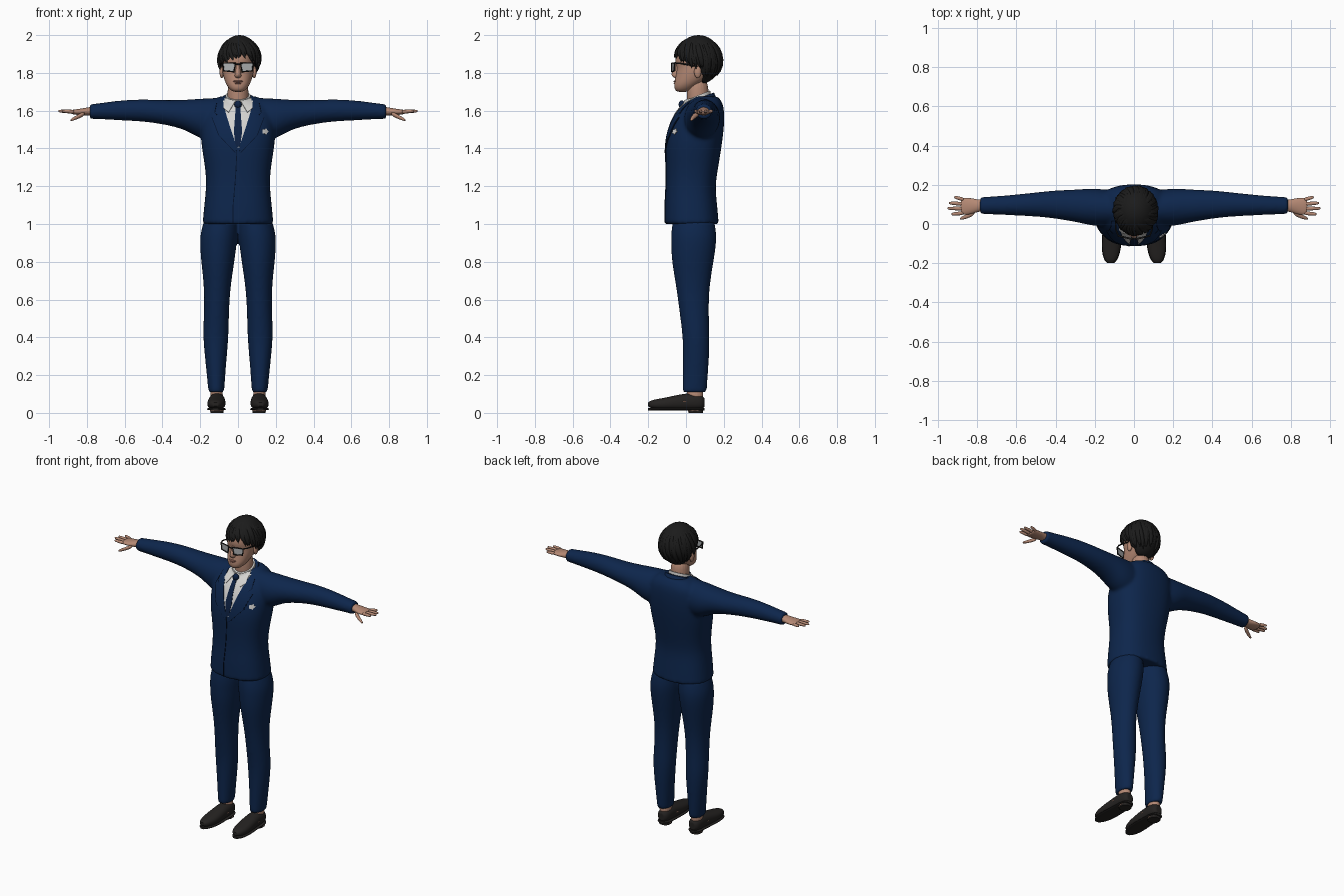
import bpy, bmesh, math, random
from mathutils import Vector, Matrix
from mathutils.bvhtree import BVHTree

random.seed(4)
if "Cube" in bpy.data.objects:
    bpy.data.objects.remove(bpy.data.objects["Cube"])


def material(name, color, rough=0.7):
    m = bpy.data.materials.new(name)
    m.use_nodes = True
    m.diffuse_color = (*color, 1)
    node = next(n for n in m.node_tree.nodes if n.type == 'BSDF_PRINCIPLED')
    node.inputs["Base Color"].default_value = (*color, 1)
    node.inputs["Roughness"].default_value = rough
    return m


SUIT = material("navy suit", (0.004, 0.019, 0.072))
SEAM = material("dark seam", (0.001, 0.006, 0.024))
TIE = material("navy tie", (0.004, 0.015, 0.055))
SHIRT = material("white shirt", (0.66, 0.65, 0.63))
SKIN = material("skin", (0.46, 0.25, 0.175))
LIPS = material("lips", (0.33, 0.15, 0.115))
HAIR = material("black hair", (0.011, 0.011, 0.011))
SHOE = material("black leather", (0.018, 0.016, 0.015))
LENS = material("grey lens", (0.42, 0.44, 0.45))


def add(name, data, mat):
    ob = bpy.data.objects.new(name, data)
    bpy.context.collection.objects.link(ob)
    data.materials.clear()
    data.materials.append(mat)
    return ob


def bake(ob, mat):
    # apply modifiers and curve bevels, then smooth shade
    dg = bpy.context.evaluated_depsgraph_get()
    me = bpy.data.meshes.new_from_object(ob.evaluated_get(dg))
    name = ob.name
    bpy.data.objects.remove(ob)
    new = add(name, me, mat)
    me.shade_smooth()
    me.set_sharp_from_angle(angle=0.8)
    return new


def from_bmesh(name, bm, mat):
    me = bpy.data.meshes.new(name)
    bm.to_mesh(me)
    bm.free()
    return add(name, me, mat)


def loft(name, rings, mat, axis='z', side=1, power=2.0, n=20, sharp=False):
    # each ring: position along the axis, centre (two), radius (two)
    bm = bmesh.new()
    crease = bm.edges.layers.float.new('crease_edge')
    loops = []
    for t, a, b, ra, rb in rings:
        loop = []
        for i in range(n):
            c, s = math.cos(math.tau * i / n), math.sin(math.tau * i / n)
            u = a + ra * math.copysign(abs(c) ** (2 / power), c)
            v = b + rb * math.copysign(abs(s) ** (2 / power), s)
            x, y, z = {'z': (u, v, t), 'x': (t, u, v), 'y': (u, t, v)}[axis]
            loop.append(bm.verts.new((x * side, y, z)))
        loops.append(loop)
    for p, q in zip(loops, loops[1:]):
        for i in range(n):
            j = (i + 1) % n
            bm.faces.new((p[i], p[j], q[j], q[i]))
    for loop in (loops[0], loops[-1]):
        cap = bm.faces.new(loop)
        if sharp:
            for e in cap.edges:
                e[crease] = 1.0
    bmesh.ops.recalc_face_normals(bm, faces=bm.faces)
    ob = from_bmesh(name, bm, mat)
    ob.modifiers.new("round", 'SUBSURF').levels = 2
    return bake(ob, mat)


def fuse(name, parts, mat, voxel=0.01):
    bm = bmesh.new()
    for p in parts:
        bm.from_mesh(p.data)
        bpy.data.objects.remove(p)
    ob = from_bmesh(name, bm, mat)
    r = ob.modifiers.new("merge", 'REMESH')
    r.mode, r.voxel_size = 'VOXEL', voxel
    s = ob.modifiers.new("relax", 'SMOOTH')
    s.factor, s.iterations = 0.5, 5
    return bake(ob, mat)


def ball(name, center, radii, mat):
    bm = bmesh.new()
    bmesh.ops.create_uvsphere(bm, u_segments=32, v_segments=20, radius=1)
    bm.transform(Matrix.Translation(center) @ Matrix.Diagonal((*radii, 1)))
    return bake(from_bmesh(name, bm, mat), mat)


def wire(name, lines, radius, mat, cyclic=False, taper=False):
    cu = bpy.data.curves.new(name, 'CURVE')
    cu.dimensions, cu.bevel_depth, cu.bevel_resolution = '3D', radius, 2
    cu.use_fill_caps = True
    for pts in lines:
        sp = cu.splines.new('POLY')
        sp.points.add(len(pts) - 1)
        sp.use_cyclic_u = cyclic
        for i, p in enumerate(pts):
            sp.points[i].co = (*p, 1)
            t = i / (len(pts) - 1)
            sp.points[i].radius = (0.7 + t) * (1 - t ** 3) + 0.05 if taper else 1
    return bake(add(name, cu, mat), mat)


# Jacket: torso and sleeves merged
torso = loft("torso", [
    (1.0, 0, .03, .19, .145), (1.1, 0, .026, .181, .141), (1.2, 0, .024, .169, .131),
    (1.3, 0, .032, .175, .14), (1.42, 0, .04, .198, .152), (1.52, 0, .057, .2, .147),
    (1.6, 0, .077, .19, .127), (1.645, 0, .095, .155, .1), (1.675, 0, .108, .1, .06)],
    SUIT, power=2.4, sharp=True)
sleeve = [(.1, .08, 1.555, .09, .115), (.2, .085, 1.555, .1, .11), (.28, .092, 1.58, .085, .078),
          (.4, .1, 1.592, .073, .064), (.5, .1, 1.602, .062, .06), (.62, .096, 1.602, .053, .054),
          (.72, .095, 1.598, .046, .044), (.785, .094, 1.595, .044, .039)]
sleeves = [loft("sleeve", sleeve, SUIT, 'x', s, sharp=True) for s in (1, -1)]
jacket = fuse("jacket", [torso] + sleeves, SUIT)

# Trousers
leg = [(1.02, .09, .04, .09, .11), (.95, .1, .041, .102, .123), (.88, .105, .04, .097, .12),
       (.8, .107, .035, .089, .112), (.65, .11, .036, .068, .086), (.5, .115, .045, .067, .076),
       (.4, .118, .055, .069, .072), (.25, .117, .052, .054, .069), (.11, .115, .045, .042, .065)]
fuse("trousers", [loft("leg", leg, SUIT, side=s, sharp=True) for s in (1, -1)], SUIT)

# Neck, head and face
loft("neck", [(1.58, 0, .068, .06, .06), (1.66, 0, .062, .056, .058), (1.78, 0, .06, .056, .06)], SKIN)
loft("head", [
    (1.698, 0, -.02, .025, .028), (1.715, 0, -.012, .047, .05), (1.74, 0, .005, .064, .069),
    (1.77, 0, .031, .075, .09), (1.80, 0, .05, .083, .103), (1.83, 0, .06, .086, .108),
    (1.86, 0, .058, .087, .117), (1.90, 0, .058, .084, .113), (1.94, 0, .06, .07, .09),
    (1.965, 0, .055, .04, .055)], SKIN, power=2.2)
loft("nose", [(1.855, 0, -.042, .009, .014), (1.825, 0, -.046, .011, .018),
              (1.795, 0, -.053, .017, .027), (1.779, 0, -.05, .019, .022),
              (1.772, 0, -.046, .01, .012)], SKIN)
ball("upper_lip", (0, -.054, 1.755), (.026, .012, .006), LIPS)
ball("lower_lip", (0, -.053, 1.745), (.022, .012, .006), LIPS)
for s, label in ((1, "left"), (-1, "right")):
    ball(label + "_ear", (s * .086, .062, 1.805), (.012, .019, .032), SKIN)

# Hair: a cap tucked in around the face, with tapered locks
middle = Vector((.008, .066, 1.87))
cap = ball("hair_cap", middle, (.108, .122, .13), HAIR)
for v in cap.data.vertices:
    x, y, z = v.co
    if (y < .03 and z < 1.895) or (y < .085 and z < 1.83):
        v.co = middle + (v.co - middle) * .6
locks = []
for i in range(64):
    a = math.tau * (i + random.random()) / 64 - math.pi
    end = 1.4 + .55 * min(1, abs(a) / 1.5) + (.42 if abs(a) > 1.8 else 0) + random.uniform(-.12, .12)
    start, swirl = random.uniform(.15, .8), random.uniform(.1, .5)
    flick = random.uniform(0, .14)
    pts = []
    for k in range(9):
        t = k / 8
        phi, b = start + (end - start) * t, a + swirl * (t - .6)
        grow = .93 + flick * t ** 3
        pts.append(middle + Vector((.108 * math.sin(b) * math.sin(phi),
                                    -.122 * math.cos(b) * math.sin(phi),
                                    .122 * math.cos(phi))) * grow)
    locks.append(pts)
hair = wire("hair_locks", locks, .015, HAIR, taper=True)
for v in hair.data.vertices:
    v.co.z = min(v.co.z, 2.0)
    v.co.y = min(v.co.y, 0.2)

# Glasses
for s, label in ((1, "left"), (-1, "right")):
    rim = [(s * x, y, z) for x, y, z in ((.013, -.076, 1.851), (.08, -.06, 1.853),
                                         (.076, -.061, 1.811), (.022, -.074, 1.806))]
    wire(label + "_rim", [rim], .0045, HAIR, cyclic=True)
    wire(label + "_temple", [[rim[1], (s * .092, -.03, 1.85), (s * .092, .06, 1.835)]], .004, HAIR)
    bm = bmesh.new()
    bm.faces.new([bm.verts.new(p) for p in rim])
    from_bmesh(label + "_lens", bm, LENS)
wire("glasses_bridge", [[(-.014, -.076, 1.845), (.014, -.076, 1.845)]], .004, HAIR)


# Collars, higher at the back
def tilt(ob, slope):
    for v in ob.data.vertices:
        v.co.z += slope * (v.co.y - .06)


shirt_collar = loft("shirt_collar", [(1.59, 0, .062, .084, .078), (1.64, 0, .062, .074, .072),
                                     (1.68, 0, .062, .067, .067)], SHIRT, sharp=True)
tilt(shirt_collar, .4)
collar = loft("jacket_collar", [(1.6, 0, .075, .12, .1), (1.635, 0, .072, .098, .088),
                                (1.665, 0, .07, .083, .08)], SUIT, sharp=True)
tilt(collar, .35)
bm = bmesh.new()
bm.from_mesh(collar.data)
bmesh.ops.delete(bm, geom=[f for f in bm.faces if f.calc_center_median().y < .035], context='FACES')
bm.to_mesh(collar.data)
bm.free()

# Thin plates laid on the chest
verts, polys = [], []
for ob in (jacket, shirt_collar):
    base = len(verts)
    verts += [v.co.copy() for v in ob.data.vertices]
    polys += [[base + i for i in p.vertices] for p in ob.data.polygons]
chest = BVHTree.FromPolygons(verts, polys)


def plate(name, outline, lift, mat, side=1):
    bm = bmesh.new()
    bm.faces.new([bm.verts.new((side * x, 0, z)) for x, z in outline])
    bmesh.ops.triangulate(bm, faces=bm.faces)
    for axis in (0, 2):
        values = [v.co[axis] for v in bm.verts]
        step = math.floor(min(values) / .012) + 1
        while step * .012 < max(values):
            point, normal = Vector(), Vector()
            point[axis], normal[axis] = step * .012, 1
            bmesh.ops.bisect_plane(bm, geom=bm.verts[:] + bm.edges[:] + bm.faces[:],
                                   plane_co=point, plane_no=normal, dist=1e-5)
            step += 1
    for v in bm.verts:
        hit = chest.ray_cast(Vector((v.co.x, -1, v.co.z)), Vector((0, 1, 0)))[0]
        v.co.y = (hit.y if hit else .03) - lift
    bm.normal_update()
    for f in bm.faces:
        if f.normal.y > 0:
            f.normal_flip()
    ob = from_bmesh(name, bm, mat)
    sol = ob.modifiers.new("thickness", 'SOLIDIFY')
    sol.thickness, sol.offset = lift, -1
    return bake(ob, mat)


def seam(name, line, lift=.003, side=1, width=.004):
    plate(name, line + [(x + width, z) for x, z in reversed(line)], lift, SEAM, side)


plate("shirt_front", [(-.08, 1.655), (.08, 1.655), (.062, 1.57), (.008, 1.405),
                      (-.02, 1.405), (-.062, 1.57)], .003, SHIRT)
plate("tie", [(-.011, 1.63), (.011, 1.63), (.022, 1.49), (.012, 1.415), (-.012, 1.4),
              (-.022, 1.49)], .006, TIE)
ball("tie_knot", (0, -.022, 1.632), (.02, .017, .022), TIE)
for s, label in ((1, "left"), (-1, "right")):
    plate(label + "_collar_point", [(.014, 1.652), (.07, 1.668), (.078, 1.615), (.05, 1.592)],
          .008, SHIRT, s)
    plate(label + "_lapel", [(.082, 1.655), (.112, 1.64), (.122, 1.59), (.108, 1.578), (.136, 1.565),
                             (.1, 1.47), (.01, 1.375), (.008, 1.41), (.06, 1.57)], .006, SUIT, s)
    seam(label + "_lapel_edge", [(.136, 1.565), (.1, 1.47), (.01, 1.375)], .004, s)
    seam(label + "_lapel_notch", [(.112, 1.64), (.122, 1.59), (.108, 1.578)], .007, s)
seam("front_closure", [(-.008, 1.385), (-.015, 1.25), (-.028, 1.1), (-.028, 1.005)])
star = [(.145 + r * math.cos(i * math.pi / 5), 1.49 + r * math.sin(i * math.pi / 5))
        for i, r in enumerate((.018, .012) * 5)]
plate("chest_flower", star, .006, SHIRT)

# Hands, feet and shoes
palm = [(.75, .094, 1.597, .032, .025), (.79, .094, 1.597, .029, .022), (.83, .091, 1.593, .042, .018),
        (.87, .09, 1.593, .045, .013), (.885, .09, 1.593, .04, .01)]
fingers = [(.124, .137, .917), (.102, .107, .945), (.078, .08, .952), (.056, .05, .932)]
thumb = [(.81, .062, 1.586, .016, .014), (.845, .042, 1.569, .013, .012), (.87, .032, 1.557, .01, .01),
         (.888, .027, 1.549, .006, .006)]
shoe = [(-.2, .119, .045, .014, .01), (-.185, .119, .045, .033, .023), (-.13, .116, .046, .049, .031),
        (-.06, .113, .053, .048, .039), (0, .112, .059, .044, .045), (.05, .112, .06, .043, .045),
        (.085, .112, .056, .036, .038), (.097, .112, .055, .02, .024)]
for s, label in ((1, "left"), (-1, "right")):
    loft(label + "_palm", palm, SKIN, 'x', s)
    for i, (y0, y1, tip) in enumerate(fingers):
        path = [(.865 + (tip - .865) * t, y0 + (y1 - y0) * t, 1.594 + .004 * t, r, r)
                for t, r in ((0, .011), (.5, .01), (.85, .0085), (1, .005))]
        loft(f"{label}_finger_{i + 1}", path, SKIN, 'x', s, n=10)
    loft(label + "_thumb", thumb, SKIN, 'x', s, n=10)
    loft(label + "_ankle", [(.05, .113, .05, .035, .042), (.14, .114, .046, .036, .05)], SKIN, side=s)
    upper = loft(label + "_shoe", shoe, SHOE, 'y', s, power=2.3, sharp=True)
    for v in upper.data.vertices:
        v.co.z = max(v.co.z, .018)
    loft(label + "_sole", [(y, x, .02, rx + .002, .007) for y, x, z, rx, rz in shoe], SHOE, 'y', s,
         power=3, sharp=True)
    loft(label + "_heel", [(0, .112, .052, .035, .038), (.02, .112, .052, .036, .04)], SHOE, side=s,
         power=2.5, sharp=True)
    ball(label + "_heel_skin", (s * .112, .05, .011), (.037, .04, .008), SKIN)
    ball(label + "_foot", (s * .112, -.008, .06), (.0465, .035, .009), SKIN)
